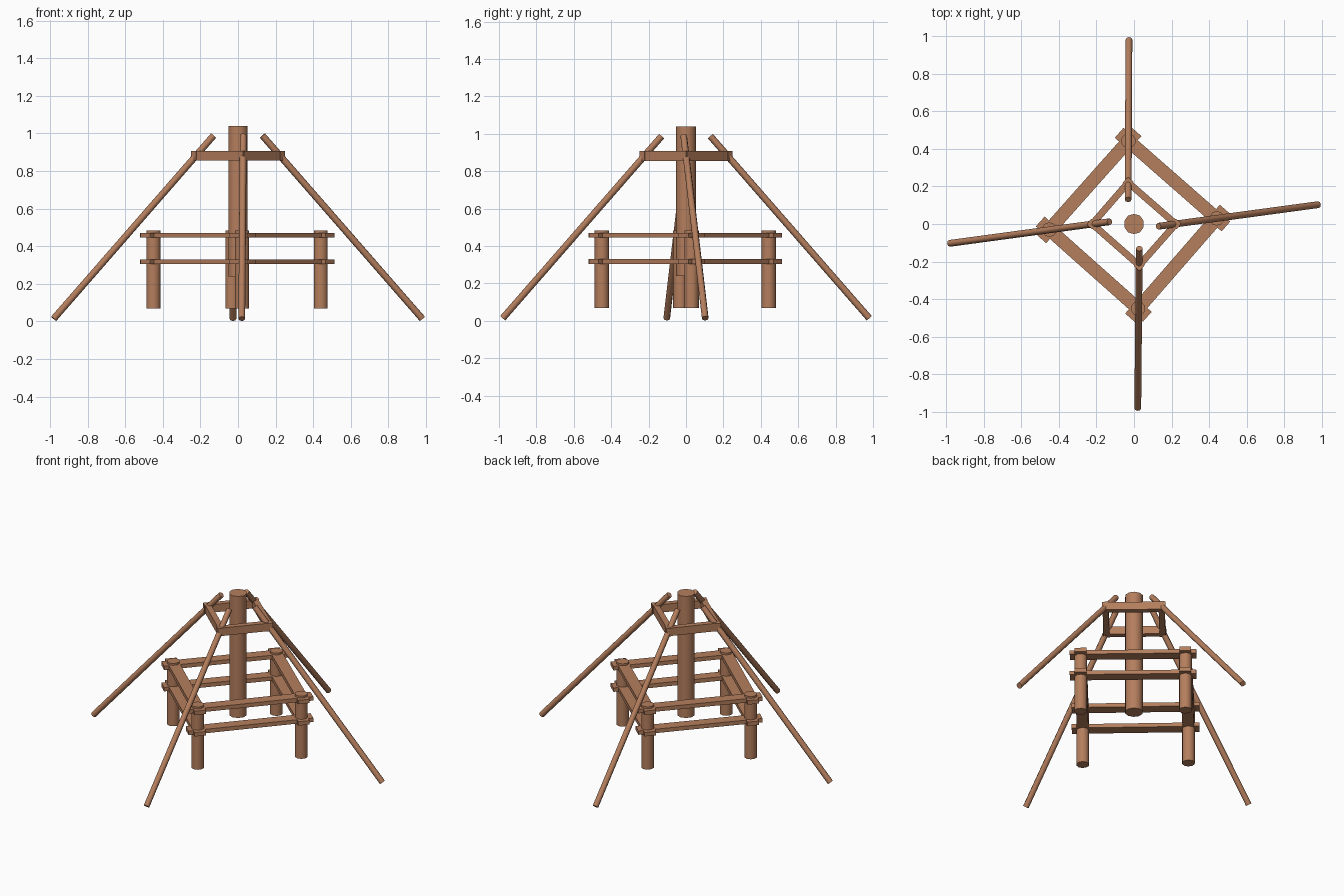
import bpy
from math import radians
from mathutils import Vector

if "Cube" in bpy.data.objects:
    bpy.data.objects.remove(bpy.data.objects["Cube"])

wood = bpy.data.materials.new("brown_wood")
wood.diffuse_color = (0.46, 0.21, 0.11, 1)
wood.use_nodes = True
wood.node_tree.nodes["Principled BSDF"].inputs["Base Color"].default_value = wood.diffuse_color


def finish(obj, name):
    obj.name = name
    obj.data.materials.append(wood)
    bpy.ops.object.shade_smooth_by_angle(angle=radians(50))
    return obj


def pole(name, a, b, radius, sides=8):
    """Round timber from a to b."""
    a, b = Vector(a), Vector(b)
    d = b - a
    bpy.ops.mesh.primitive_cylinder_add(vertices=sides, radius=radius, depth=d.length,
                                        location=(a + b) / 2)
    obj = bpy.context.object
    obj.rotation_euler = d.to_track_quat('Z', 'Y').to_euler()
    return finish(obj, name)


def bar(name, a, b, width, height, overhang):
    """Flat timber between two points at the same height, poking past both ends."""
    a, b = Vector(a), Vector(b)
    d = b - a
    bpy.ops.mesh.primitive_cube_add(size=1, location=(a + b) / 2)
    obj = bpy.context.object
    obj.scale = (width, height, d.length + 2 * overhang)
    obj.rotation_euler = d.to_track_quat('Z', 'Y').to_euler()
    bpy.ops.object.transform_apply(location=False, rotation=False, scale=True)
    return finish(obj, name)


# central mast
pole("center_post", (0, 0, 0.24), (0, 0, 1.04), 0.054, 10)

# short corner posts of the lower frame
corners = [(0.44, 0.03), (-0.03, 0.442), (-0.45, -0.03), (0.022, -0.45)]
for i, (x, y) in enumerate(corners):
    pole(f"corner_post_{i}", (x, y, 0.07), (x, y, 0.483), 0.039, 10)

# two levels of flat rails around the corner posts
for level, z in (("lower", 0.317), ("upper", 0.458)):
    for i in range(4):
        a, b = corners[i], corners[(i + 1) % 4]
        bar(f"{level}_rail_{i}", (*a, z), (*b, z), 0.07, 0.026, 0.065)

# slanted legs leaning in toward the mast
legs = [((0.98, 0.103, 0.014), (0.13, -0.012, 0.988)),
        ((-0.027, 0.98, 0.014), (-0.031, 0.13, 0.988)),
        ((-0.98, -0.103, 0.014), (-0.13, 0.012, 0.988)),
        ((0.02, -0.98, 0.014), (0.028, -0.13, 0.988))]
for i, (foot, top) in enumerate(legs):
    pole(f"slanted_leg_{i}", foot, top, 0.018)

# square collar tying the legs together
collar = [(0.222, 0.0), (-0.031, 0.22), (-0.222, 0.0), (0.028, -0.22)]
for i in range(4):
    a, b = collar[i], collar[(i + 1) % 4]
    bar(f"collar_bar_{i}", (*a, 0.881), (*b, 0.881), 0.036, 0.052, 0.022)
